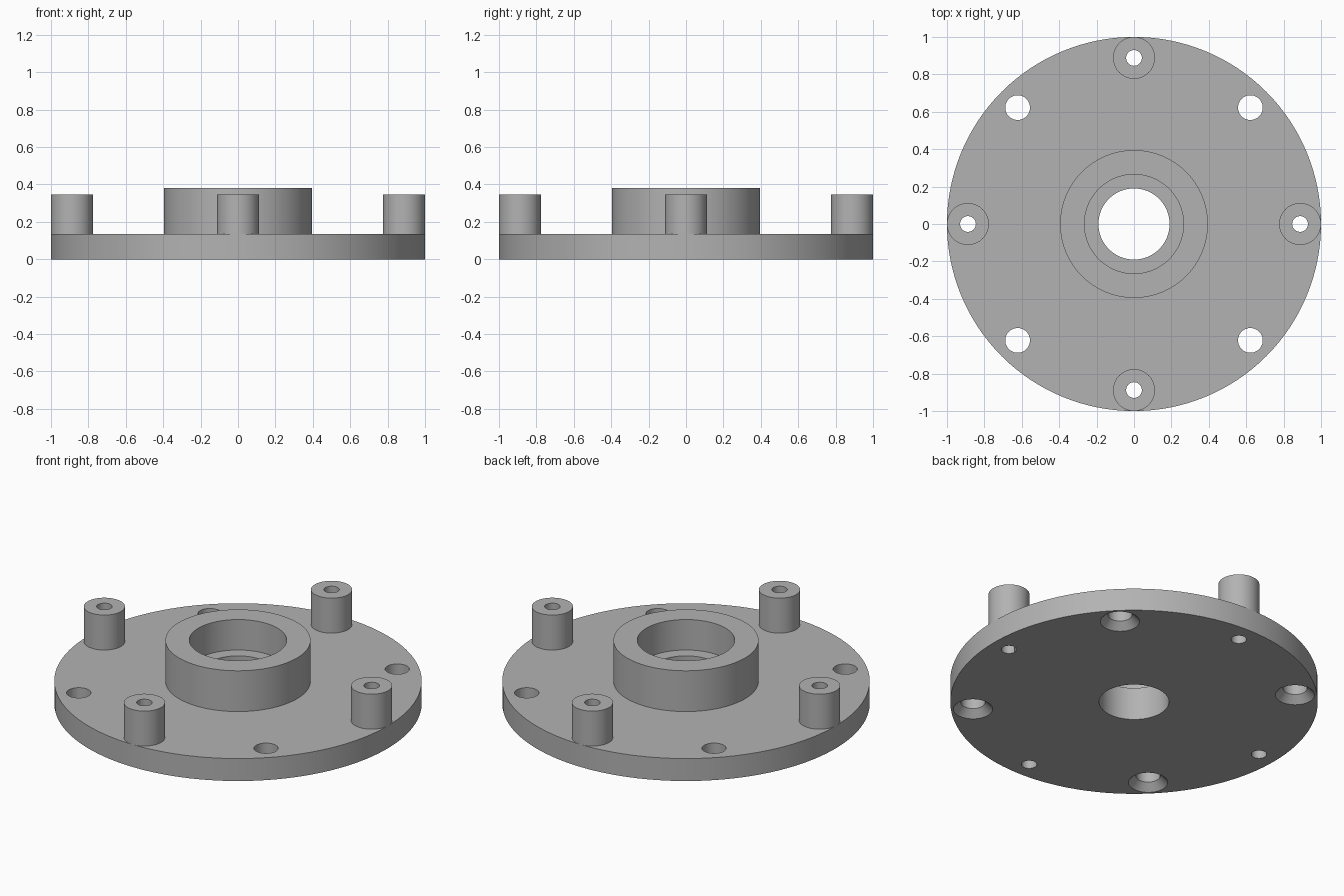
import bpy
import bmesh
from math import radians, tau, cos, sin

cube = bpy.data.objects.get("Cube")
if cube:
    bpy.data.objects.remove(cube, do_unlink=True)

PLATE_TOP = 0.135
HUB_TOP = 0.38
POST_TOP = 0.345
POST_RADIUS, POST_OFFSET, POST_BORE = 0.112, 0.888, 0.042
BOLT_OFFSET, BOLT_RADIUS, SINK_RADIUS = 0.88, 0.066, 0.107

grey = bpy.data.materials.new("machined grey")
grey.use_nodes = True
colour = (0.45, 0.45, 0.45, 1)
grey.diffuse_color = colour
grey.node_tree.nodes["Principled BSDF"].inputs["Base Color"].default_value = colour


def lathe(name, profile, location=(0, 0, 0), steps=64):
    """Revolve a closed (radius, height) profile around the z axis."""
    bm = bmesh.new()
    rings = []
    for radius, z in profile:
        if radius == 0:
            rings.append([bm.verts.new((0, 0, z))] * steps)
        else:
            rings.append([bm.verts.new((radius * cos(tau * i / steps),
                                        radius * sin(tau * i / steps), z))
                          for i in range(steps)])
    for a, b in zip(rings, rings[1:] + rings[:1]):
        for i in range(steps):
            j = (i + 1) % steps
            corners = list(dict.fromkeys((a[i], a[j], b[j], b[i])))
            if len(corners) > 2:
                bm.faces.new(corners)
    bmesh.ops.recalc_face_normals(bm, faces=bm.faces)
    mesh = bpy.data.meshes.new(name)
    bm.to_mesh(mesh)
    bm.free()
    mesh.materials.append(grey)
    obj = bpy.data.objects.new(name, mesh)
    obj.location = location
    bpy.context.collection.objects.link(obj)
    return obj


def smooth(obj):
    bpy.ops.object.select_all(action="DESELECT")
    obj.select_set(True)
    bpy.context.view_layer.objects.active = obj
    bpy.ops.object.shade_smooth_by_angle(angle=radians(30))


# Round plate with a raised hub, stepped bore through the middle
flange = lathe("flange_plate_and_hub", [
    (0.19, 0), (1, 0), (1, PLATE_TOP), (0.395, PLATE_TOP),
    (0.395, HUB_TOP), (0.265, HUB_TOP), (0.265, 0.197), (0.19, 0.197),
], steps=128)

cutters = []
for k in range(4):
    # Hollow standoff post, its bore continuing through the plate
    angle = k * tau / 4
    spot = (POST_OFFSET * cos(angle), POST_OFFSET * sin(angle), 0)
    post = lathe(f"standoff_post_{k + 1}", [
        (POST_BORE, PLATE_TOP), (POST_RADIUS, PLATE_TOP),
        (POST_RADIUS, POST_TOP), (POST_BORE, POST_TOP)], spot)
    smooth(post)
    cutters.append(lathe(f"post_bore_cutter_{k + 1}", [
        (0, -0.1), (POST_BORE, -0.1), (POST_BORE, 0.3), (0, 0.3)], spot))

    # Bolt hole between the posts, countersunk from below
    angle += tau / 8
    spot = (BOLT_OFFSET * cos(angle), BOLT_OFFSET * sin(angle), 0)
    slope = SINK_RADIUS - BOLT_RADIUS
    cutters.append(lathe(f"bolt_hole_cutter_{k + 1}", [
        (0, -slope), (SINK_RADIUS + slope, -slope), (BOLT_RADIUS, slope),
        (BOLT_RADIUS, 0.3), (0, 0.3)], spot))

# Drill the plate, then bake the cuts and remove the cutters
for cutter in cutters:
    drill = flange.modifiers.new(cutter.name, "BOOLEAN")
    drill.operation = "DIFFERENCE"
    drill.solver = "EXACT"
    drill.object = cutter
    cutter.hide_render = True

bpy.context.view_layer.update()
graph = bpy.context.evaluated_depsgraph_get()
drilled = bpy.data.meshes.new_from_object(flange.evaluated_get(graph))
flange.modifiers.clear()
flange.data = drilled
for cutter in cutters:
    bpy.data.objects.remove(cutter, do_unlink=True)
smooth(flange)
